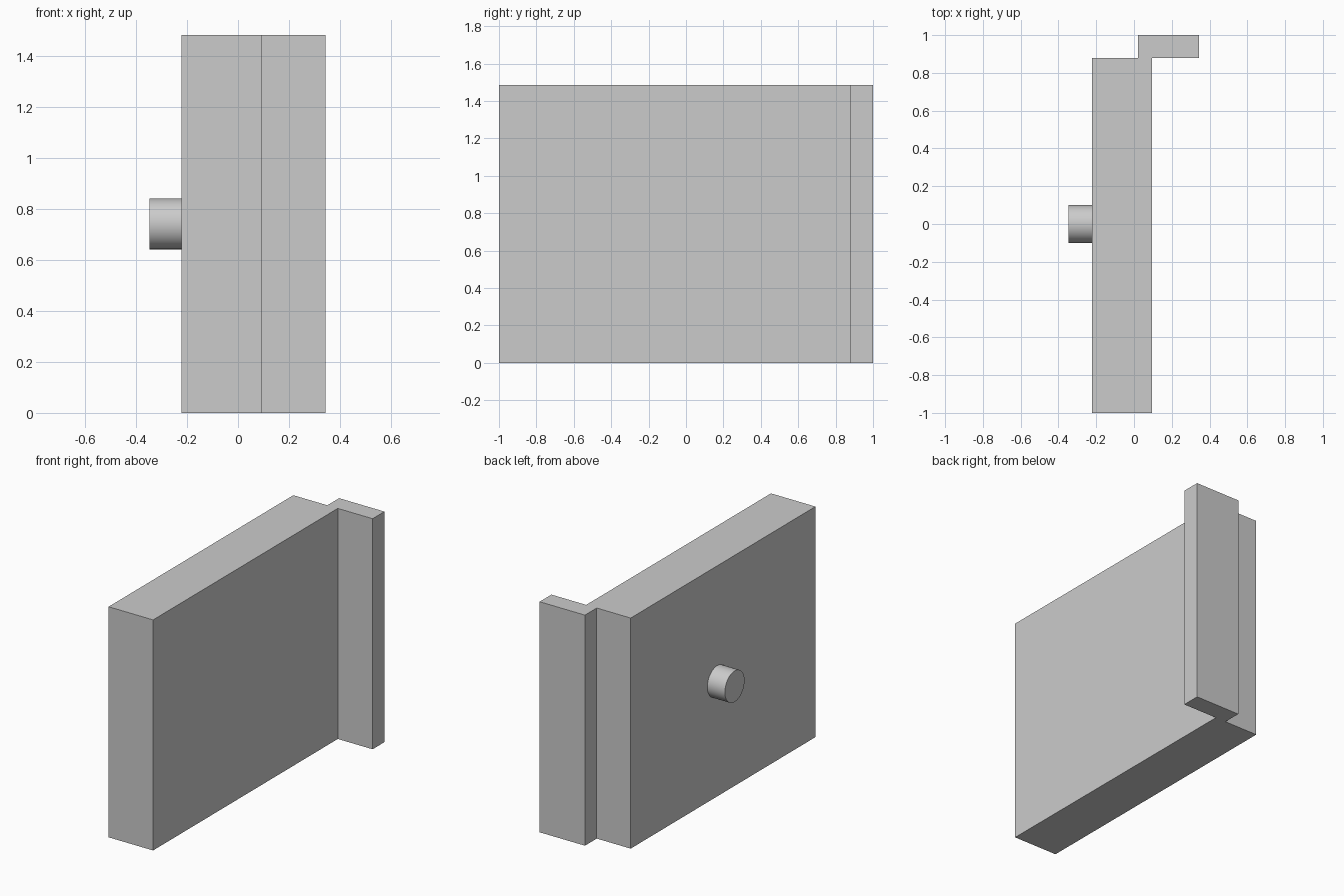
import bpy, bmesh, math
from mathutils import Vector

cube = bpy.data.objects.get("Cube")
if cube:
    bpy.data.objects.remove(cube, do_unlink=True)

HEIGHT = 1.485

# Plain grey for every part
grey = bpy.data.materials.new("plain_grey")
grey.use_nodes = True
colour = (0.6, 0.6, 0.6, 1)
grey.diffuse_color = colour
grey.node_tree.nodes["Principled BSDF"].inputs["Base Color"].default_value = colour


def prism(name, profile, height):
    """Extrude a counter-clockwise plan outline upward from the ground."""
    bm = bmesh.new()
    base = bm.faces.new([bm.verts.new((x, y, 0)) for x, y in profile])
    extruded = bmesh.ops.extrude_face_region(bm, geom=[base], use_keep_orig=True)["geom"]
    top = [v for v in extruded if isinstance(v, bmesh.types.BMVert)]
    bmesh.ops.translate(bm, verts=top, vec=Vector((0, 0, height)))
    bmesh.ops.recalc_face_normals(bm, faces=bm.faces)
    mesh = bpy.data.meshes.new(name)
    bm.to_mesh(mesh)
    bm.free()
    mesh.materials.append(grey)
    obj = bpy.data.objects.new(name, mesh)
    bpy.context.collection.objects.link(obj)
    return obj


# Thick panel with an offset lip along its back edge, as one solid
slab_right, slab_left = -0.222, 0.095
lip_right, lip_left = 0.02, 0.343
step = 0.88
prism("panel_with_lip", [
    (slab_right, -1), (slab_left, -1), (slab_left, step), (lip_left, step),
    (lip_left, 1), (lip_right, 1), (lip_right, step), (slab_right, step),
], HEIGHT)

# Round knob in the middle of the right face
knob_end = -0.347
bpy.ops.mesh.primitive_cylinder_add(
    vertices=64, radius=0.1, depth=slab_right - knob_end,
    location=((slab_right + knob_end) / 2, 0, HEIGHT / 2),
    rotation=(0, math.pi / 2, 0))
knob = bpy.context.object
knob.name = "knob"
knob.data.materials.append(grey)
bpy.ops.object.shade_smooth_by_angle(angle=math.radians(30))
